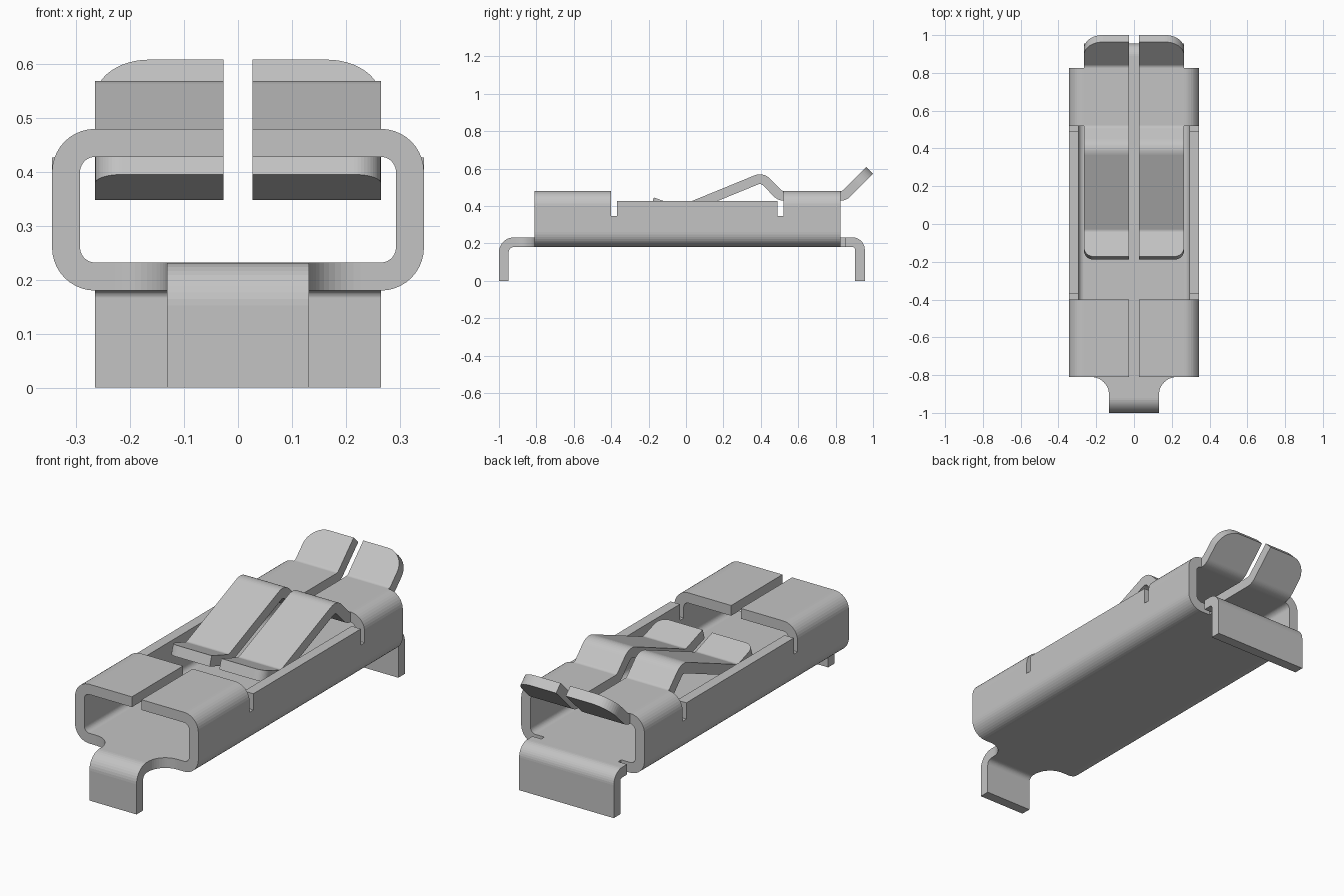
import bpy
import bmesh
import math
from mathutils import Vector

cube = bpy.data.objects.get("Cube")
if cube:
    bpy.data.objects.remove(cube)

T = 0.052             # sheet thickness
LOW, HIGH = 0.206, 0.454   # middle of the floor sheet and of the roof sheet
WALL, SLOT, ARM = 0.319, 0.027, 0.265
FRONT, BACK = -0.81, 0.825

steel = bpy.data.materials.new("plain_steel_grey")
steel.use_nodes = True
grey = (0.55, 0.55, 0.55, 1)
steel.diffuse_color = grey
steel.node_tree.nodes["Principled BSDF"].inputs["Base Color"].default_value = grey


def round_path(corners, r, steps=10):
    """Polyline with every inner corner replaced by an arc of radius r."""
    pts = [Vector(c) for c in corners]
    out = [pts[0]]
    for a, b, c in zip(pts, pts[1:], pts[2:]):
        u, v = (a - b).normalized(), (c - b).normalized()
        half = u.angle(v) / 2
        centre = b + (u + v).normalized() * (r / math.sin(half))
        start = b + u * (r / math.tan(half)) - centre
        end = b + v * (r / math.tan(half)) - centre
        sweep = start.angle_signed(end)
        for i in range(steps + 1):
            ang = -sweep * i / steps
            co, si = math.cos(ang), math.sin(ang)
            out.append(centre + Vector((start.x * co - start.y * si,
                                        start.x * si + start.y * co)))
    return out + [pts[-1]]


def sheet(name, corners, lo, hi, r=0.054, along="x", curve=0, lo_curve=0, hi_curve=0):
    """Bent sheet: a thick path, extruded from lo to hi along an axis.
    Near the path start the two edges follow a quarter circle of radius curve."""
    path = round_path(corners, r)
    if curve:
        d = (path[1] - path[0]).normalized()
        path[1:1] = [path[0] + d * curve * (1 - math.cos(i * math.pi / 24))
                     for i in range(1, 13)]
    bm = bmesh.new()
    rings = []
    for i, p in enumerate(path):
        t = (path[min(i + 1, len(path) - 1)] - path[max(i - 1, 0)]).normalized()
        # arcs are fine enough that the averaged tangent gives the offset
        n = Vector((-t.y, t.x)) * T / 2
        near = max(curve - (p - path[0]).length, 0)
        k = curve - math.sqrt(max(curve * curve - near * near, 0))
        ring = []
        for q, e in ((p + n, lo + lo_curve * k), (p + n, hi + hi_curve * k),
                     (p - n, hi + hi_curve * k), (p - n, lo + lo_curve * k)):
            co = (e, q.x, q.y) if along == "x" else (q.x, e, q.y)
            ring.append(bm.verts.new(co))
        rings.append(ring)
    for a, b in zip(rings, rings[1:]):
        for j in range(4):
            k = (j + 1) % 4
            bm.faces.new((a[j], a[k], b[k], b[j]))
    bm.faces.new(rings[0])
    bm.faces.new(rings[-1])
    bmesh.ops.recalc_face_normals(bm, faces=bm.faces)
    mesh = bpy.data.meshes.new(name)
    bm.to_mesh(mesh)
    bm.free()
    mesh.materials.append(steel)
    obj = bpy.data.objects.new(name, mesh)
    bpy.context.collection.objects.link(obj)
    parts.append(obj)


parts = []

# Folded channel: closed sleeves at both ends, open trough between
sleeve = [(SLOT, HIGH), (WALL, HIGH), (WALL, LOW),
          (-WALL, LOW), (-WALL, HIGH), (-SLOT, HIGH)]
trough = [(WALL, 0.345), (WALL, LOW), (-WALL, LOW), (-WALL, 0.345)]
sheet("front_sleeve", sleeve, FRONT, -0.40, along="y")
sheet("middle_trough", trough, -0.40, 0.52, along="y")
sheet("rear_sleeve", sleeve, 0.52, BACK, along="y")

for side, label in ((1, "left"), (-1, "right")):
    # Raised side wall between the two relief notches
    sheet(label + "_side_wall", [(side * WALL, 0.345), (side * WALL, 0.427)],
          -0.37, 0.49, along="y")
    # Spring arm with an upturned rounded tip
    sheet(label + "_spring_arm",
          [(-0.18, 0.42), (-0.035, 0.371), (0.407, 0.552), (0.503, HIGH), (0.525, HIGH)],
          side * SLOT, side * ARM, r=0.05, curve=0.05, hi_curve=-side)
    # Flared rear lip with a rounded corner
    sheet(label + "_rear_lip", [(0.982, 0.59), (0.846, HIGH), (BACK, HIGH)],
          side * SLOT, side * ARM, r=0.05, curve=0.1, hi_curve=-side)

# Front foot on a filleted neck
sheet("front_foot", [(FRONT, LOW), (-0.974, LOW), (-0.974, 0)], -0.132, 0.132,
      curve=0.095, lo_curve=-1, hi_curve=1)

# Wide rear foot on a narrower tab
sheet("rear_tab", [(BACK, LOW), (0.85, LOW)], -0.215, 0.215)
sheet("rear_foot", [(0.85, LOW), (0.93, LOW), (0.93, 0)], -ARM, ARM, r=0.04)

# Smooth bends, sharp sheet edges
for obj in bpy.context.view_layer.objects:
    obj.select_set(obj in parts)
bpy.context.view_layer.objects.active = parts[0]
bpy.ops.object.shade_smooth_by_angle(angle=math.radians(30))
